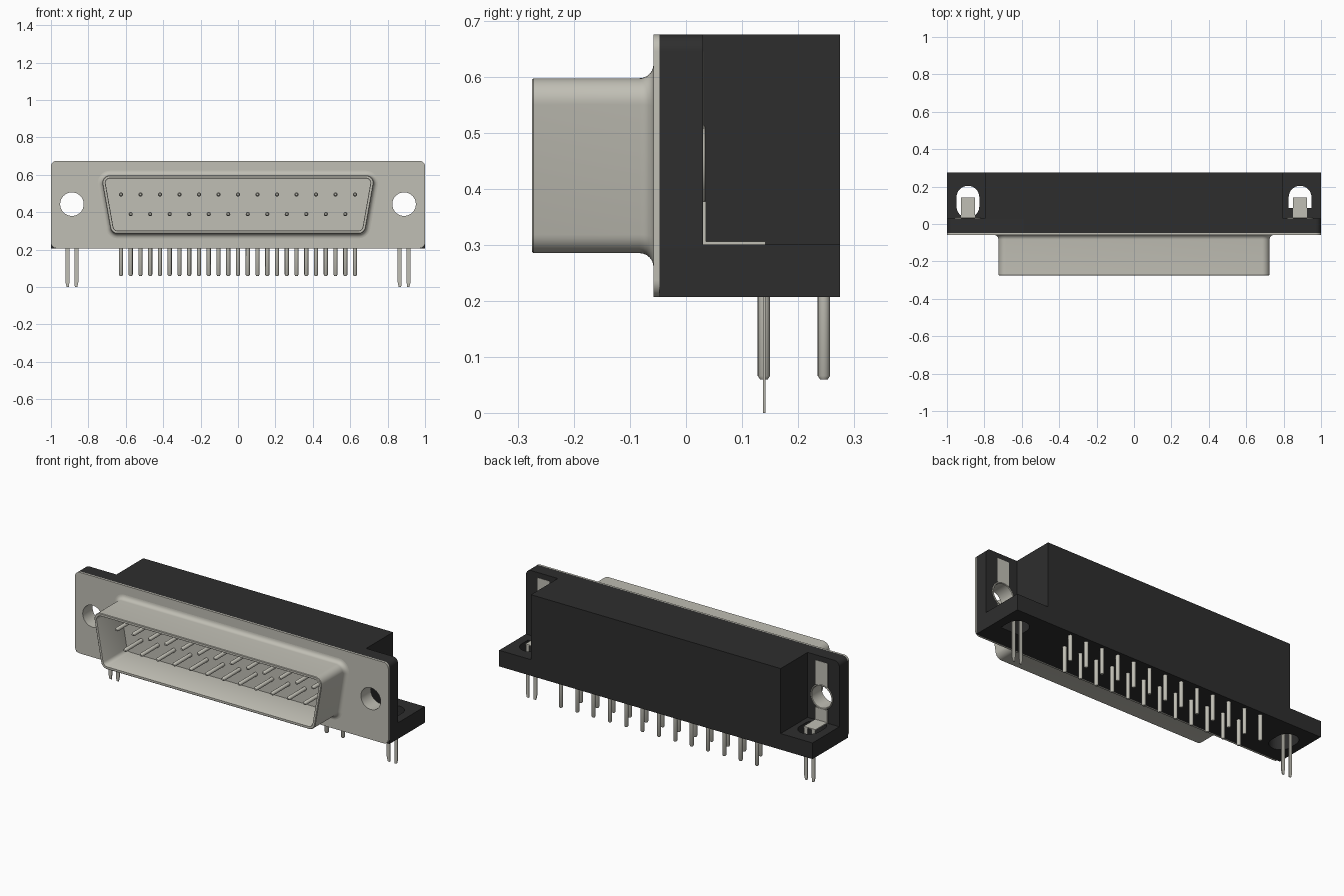
import bpy, bmesh, math
from mathutils import Vector

cube = bpy.data.objects.get("Cube")
if cube:
    bpy.data.objects.remove(cube, do_unlink=True)


def material(name, rgb, rough):
    m = bpy.data.materials.new(name)
    m.use_nodes = True
    m.diffuse_color = (*rgb, 1)
    b = m.node_tree.nodes["Principled BSDF"]
    b.inputs["Base Color"].default_value = (*rgb, 1)
    b.inputs["Roughness"].default_value = rough
    return m


METAL = material("warm grey metal", (0.53, 0.52, 0.46), 0.5)
BLACK = material("black plastic", (0.027, 0.027, 0.027), 0.6)


def add_object(name, data, mat, loc=(0, 0, 0)):
    ob = bpy.data.objects.new(name, data)
    ob.location = loc
    if not data.materials:
        data.materials.append(mat)
    bpy.context.collection.objects.link(ob)
    return ob


def smooth(ob, angle=35):
    bpy.ops.object.select_all(action='DESELECT')
    ob.select_set(True)
    bpy.context.view_layer.objects.active = ob
    bpy.ops.object.shade_smooth_by_angle(angle=math.radians(angle))


def loft(name, rings, mat, closed=False, caps=False):
    """Skin a list of equally long closed point rings."""
    bm = bmesh.new()
    vs = [[bm.verts.new(p) for p in ring] for ring in rings]
    n = len(vs[0])
    pairs = list(zip(vs, vs[1:])) + ([(vs[-1], vs[0])] if closed else [])
    for a, b in pairs:
        for i in range(n):
            j = (i + 1) % n
            bm.faces.new((a[i], a[j], b[j], b[i]))
    if caps:
        bm.faces.new(vs[0])
        bm.faces.new(vs[-1])
    bmesh.ops.recalc_face_normals(bm, faces=bm.faces)
    me = bpy.data.meshes.new(name)
    bm.to_mesh(me)
    bm.free()
    ob = add_object(name, me, mat)
    smooth(ob)
    return ob


def box(name, lo, hi, mat):
    rings = [[(lo[0], lo[1], z), (hi[0], lo[1], z), (hi[0], hi[1], z), (lo[0], hi[1], z)]
             for z in (lo[2], hi[2])]
    return loft(name, rings, mat, caps=True)


def lathe(name, profile, axis, mat, n=16, closed=False):
    """Turn (radius, position) pairs round the Y or Z axis."""
    rings = []
    for r, t in profile:
        c = [(r * math.cos(k * math.tau / n), r * math.sin(k * math.tau / n)) for k in range(n)]
        rings.append([(a, t, b) if axis == 'Y' else (a, b, t) for a, b in c])
    return loft(name, rings, mat, closed=closed, caps=not closed)


def arc(cx, cy, r, a0, a1, n=8):
    return [(cx + r * math.cos(math.radians(a0 + (a1 - a0) * k / n)),
             cy + r * math.sin(math.radians(a0 + (a1 - a0) * k / n))) for k in range(n + 1)]


def sheet(name, loops, lo, hi, plane, mat):
    """Flat sheet with holes, from lo to hi along the normal of plane XZ or XY."""
    cu = bpy.data.curves.new(name, 'CURVE')
    cu.dimensions, cu.fill_mode, cu.extrude = '2D', 'BOTH', (hi - lo) / 2
    for pts in loops:
        sp = cu.splines.new('POLY')
        sp.points.add(len(pts) - 1)
        for p, q in zip(sp.points, pts):
            p.co = (q[0], q[1], 0, 1)
        sp.use_cyclic_u = True
    mid = (lo + hi) / 2
    ob = add_object(name, cu, mat, (0, mid, 0) if plane == 'XZ' else (0, 0, mid))
    if plane == 'XZ':
        ob.rotation_euler.x = math.pi / 2
    bpy.ops.object.select_all(action='DESELECT')
    ob.select_set(True)
    bpy.context.view_layer.objects.active = ob
    bpy.ops.object.convert(target='MESH')
    smooth(bpy.context.object)
    return bpy.context.object


HX, HZ = 0.888, 0.443            # screw hole centre
Z0, Z1, R = 0.207, 0.675, 0.03   # body bottom, top, corner radius


def circle(x, z, r):
    return arc(x, z, r, 0, 360, 32)[:-1]


# Front metal plate
outline = (arc(1 - R, Z1 - R, R, 0, 90) + arc(R - 1, Z1 - R, R, 90, 180)
           + arc(R - 1, Z0 + R, R, 180, 270) + arc(1 - R, Z0 + R, R, 270, 360))
sheet("front_plate", [outline, circle(HX, HZ, 0.063), circle(-HX, HZ, 0.063)],
      -0.058, -0.047, 'XZ', METAL)

# Plastic body: flange, central block and two side shelves with slots
outline = (arc(1 - R, Z1 - R, R, 0, 90) + arc(R - 1, Z1 - R, R, 90, 180)
           + [(-1, Z0), (1, Z0)])
sheet("body_flange", [outline, circle(HX, HZ, 0.068), circle(-HX, HZ, 0.068)],
      -0.047, 0.03, 'XZ', BLACK)
box("body_block", (-0.797, 0.03, Z0), (0.797, 0.275, Z1), BLACK)
for side, s in (("left", 1), ("right", -1)):
    rect = [(s * 0.797, 0.03), (s, 0.03), (s, 0.275), (s * 0.797, 0.275)]
    slot = arc(s * HX, 0.143, 0.061, 0, 180, 16)
    if s > 0:
        slot += [(HX - 0.061, 0.085), (HX + 0.061, 0.085)]
    else:
        slot += arc(-HX, 0.094, 0.061, 180, 360, 16)
    sheet(side + "_shelf", [rect, slot], Z0, 0.3, 'XY', BLACK)

# Flared metal shell with a closed floor


def d_ring(off, y):
    r = 0.04 + off
    pts = (arc(0.644, 0.325, r, -90, -10) + arc(0.685, 0.557, r, -10, 90)
           + arc(-0.685, 0.557, r, 90, 190) + arc(-0.644, 0.325, r, 190, 270))
    return [(x, y, z) for x, z in pts]


flare = [(0.025 * (1 - math.sin(math.radians(a))), -0.083 + 0.025 * math.cos(math.radians(a)))
         for a in range(0, 91, 15)]
wall = [(0, -0.272), (-0.003, -0.275), (-0.015, -0.275), (-0.017, -0.272), (-0.017, -0.061)]
shell = loft("connector_shell", [d_ring(o, y) for o, y in flare + wall], METAL, caps=True)

# Contact pins inside the shell and solder pins underneath
contact = lathe("contact_pin", [(0.011, -0.06), (0.011, -0.207), (0.006, -0.217)], 'Y', METAL)
solder = lathe("solder_pin", [(0.011, 0.22), (0.011, 0.066), (0.007, 0.06)], 'Z', METAL)
PITCH = 0.1043
for row, (count, z, y) in enumerate(((13, 0.495, 0.246), (12, 0.39, 0.139))):
    for i in range(count):
        x = (i - (count - 1) / 2) * PITCH
        for src, loc in ((contact, (x, 0, z)), (solder, (x, y, 0))):
            if row == 0 and i == 0:
                src.location = loc
            else:
                ob = add_object(src.name, src.data, METAL, loc)

# Screw bushings, grounding straps and forked board locks
for side, s in (("left", 1), ("right", -1)):
    x = s * HX
    ring = lathe(side + "_bushing", [(0.063, -0.05), (0.063, 0.032), (0.066, 0.035),
                                     (0.069, 0.034), (0.072, 0.029), (0.072, -0.05)],
                 'Y', METAL, 32, closed=True)
    ring.location = (x, 0, HZ)
    w = 0.038
    strap = [(x - w, 0.3), (x + w, 0.3), (x + w, 0.645), (x - w, 0.645)]
    # the strap is split around the bushing
    box(side + "_strap_upper", (x - w, 0.024, HZ + 0.064), (x + w, 0.0315, 0.645), METAL)
    box(side + "_strap_lower", (x - w, 0.029, 0.3), (x + w, 0.036, HZ - 0.066), METAL)
    box(side + "_lock_tab", (x - w, 0.03, 0.3), (x + w, 0.142, 0.306), METAL)
    for k in (-1, 1):
        px = x + k * 0.0245
        rings = [[(px + k * a, y, z) for a, y in
                  ((i, 0.137), (o, 0.137), (o, 0.142), (i, 0.142))]
                 for i, o, z in ((-0.011, 0.011, 0.303), (-0.011, 0.011, 0.03),
                                 (-0.009, 0.004, 0.0))]
        loft(side + "_lock_prong", rings, METAL, caps=True)
